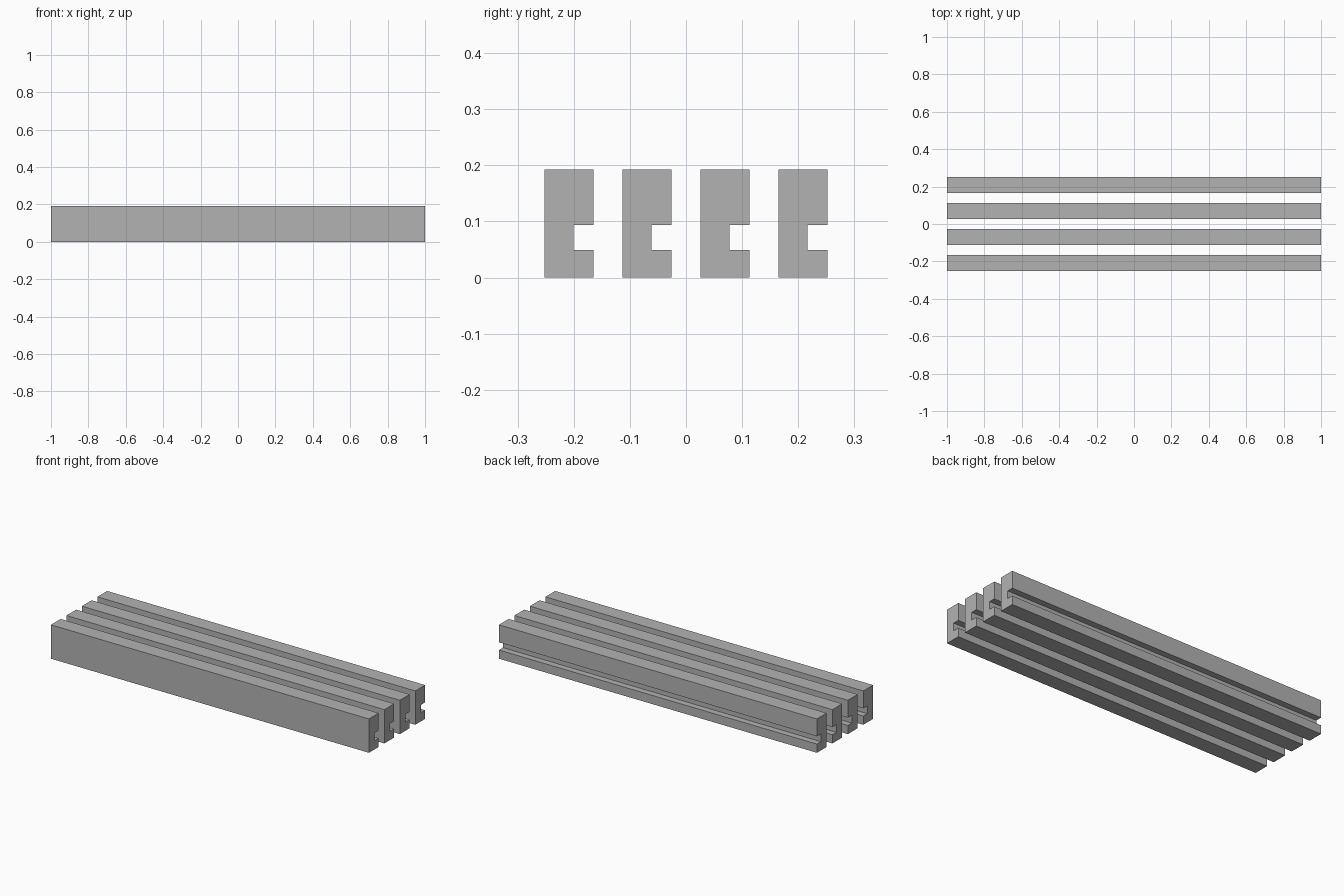
import bpy
import bmesh

cube = bpy.data.objects.get("Cube")
if cube:
    bpy.data.objects.remove(cube, do_unlink=True)

# Plain grey material
grey = bpy.data.materials.new("plain_grey")
grey.use_nodes = True
colour = (0.45, 0.45, 0.45, 1)
grey.diffuse_color = colour
grey.node_tree.nodes["Principled BSDF"].inputs["Base Color"].default_value = colour

LENGTH, WIDTH, HEIGHT = 2.0, 0.0873, 0.1925
PITCH = 0.139
SLOT_DEPTH, SLOT_LOW, SLOT_HIGH = 0.0355, 0.0495, 0.0935


def grooved_bar(name, y):
    """Extrude a bar section with a groove along its back face."""
    front, back = y - WIDTH / 2, y + WIDTH / 2
    slot = back - SLOT_DEPTH
    section = [(front, 0), (back, 0), (back, SLOT_LOW), (slot, SLOT_LOW),
               (slot, SLOT_HIGH), (back, SLOT_HIGH), (back, HEIGHT), (front, HEIGHT)]
    bm = bmesh.new()
    end = bm.faces.new([bm.verts.new((-LENGTH / 2, py, pz)) for py, pz in section])
    side = bmesh.ops.extrude_face_region(bm, geom=[end], use_keep_orig=True)
    moved = [v for v in side["geom"] if isinstance(v, bmesh.types.BMVert)]
    bmesh.ops.translate(bm, verts=moved, vec=(LENGTH, 0, 0))
    bmesh.ops.recalc_face_normals(bm, faces=bm.faces)
    mesh = bpy.data.meshes.new(name)
    bm.to_mesh(mesh)
    bm.free()
    mesh.materials.append(grey)
    bpy.context.collection.objects.link(bpy.data.objects.new(name, mesh))


# Four parallel bars, front to back
for i in range(4):
    grooved_bar(f"grooved_bar_{i + 1}", (i - 1.5) * PITCH)
